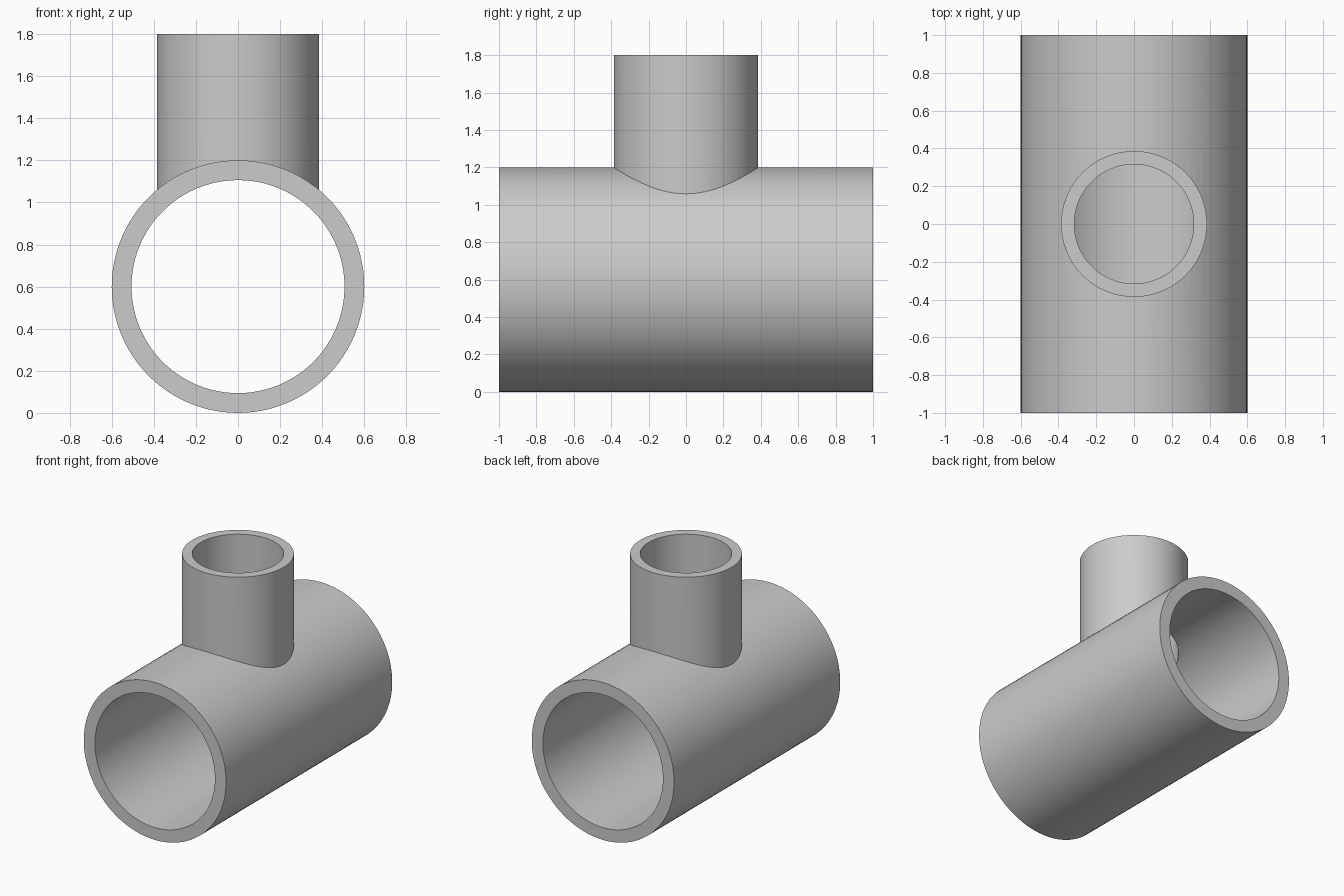
import bpy
import math

cube = bpy.data.objects.get("Cube")
if cube:
    bpy.data.objects.remove(cube, do_unlink=True)

AXIS_Z = 0.6          # height of the main pipe's axis
SEGMENTS = 96

grey = bpy.data.materials.new("pipe grey")
grey.use_nodes = True
colour = (0.6, 0.6, 0.6, 1)
grey.diffuse_color = colour
grey.node_tree.nodes["Principled BSDF"].inputs["Base Color"].default_value = colour


def cylinder(name, radius, length, centre, tilt=0):
    bpy.ops.mesh.primitive_cylinder_add(
        vertices=SEGMENTS, radius=radius, depth=length,
        location=centre, rotation=(tilt, 0, 0))
    obj = bpy.context.object
    obj.name = name
    obj.data.materials.append(grey)
    return obj


def combine(target, tool, operation):
    mod = target.modifiers.new(operation.lower(), 'BOOLEAN')
    mod.operation = operation
    mod.solver = 'EXACT'
    mod.object = tool
    bpy.ops.object.select_all(action='DESELECT')
    target.select_set(True)
    bpy.context.view_layer.objects.active = target
    bpy.ops.object.modifier_apply(modifier=mod.name)
    bpy.data.objects.remove(tool, do_unlink=True)


# Solid outer bodies: horizontal run and upright branch
tee = cylinder("pipe_tee", 0.6, 2, (0, 0, AXIS_Z), math.pi / 2)
branch = cylinder("branch_body", 0.386, 1.2, (0, 0, 1.2))
combine(tee, branch, 'UNION')

# Bores that meet inside the run
main_bore = cylinder("main_bore", 0.506, 2.4, (0, 0, AXIS_Z), math.pi / 2)
combine(tee, main_bore, 'DIFFERENCE')
branch_bore = cylinder("branch_bore", 0.316, 1.4, (0, 0, 1.3))
combine(tee, branch_bore, 'DIFFERENCE')

# Smooth walls with crisp rims and seams
bpy.ops.object.select_all(action='DESELECT')
tee.select_set(True)
bpy.context.view_layer.objects.active = tee
bpy.ops.object.shade_smooth_by_angle(angle=math.radians(20))
